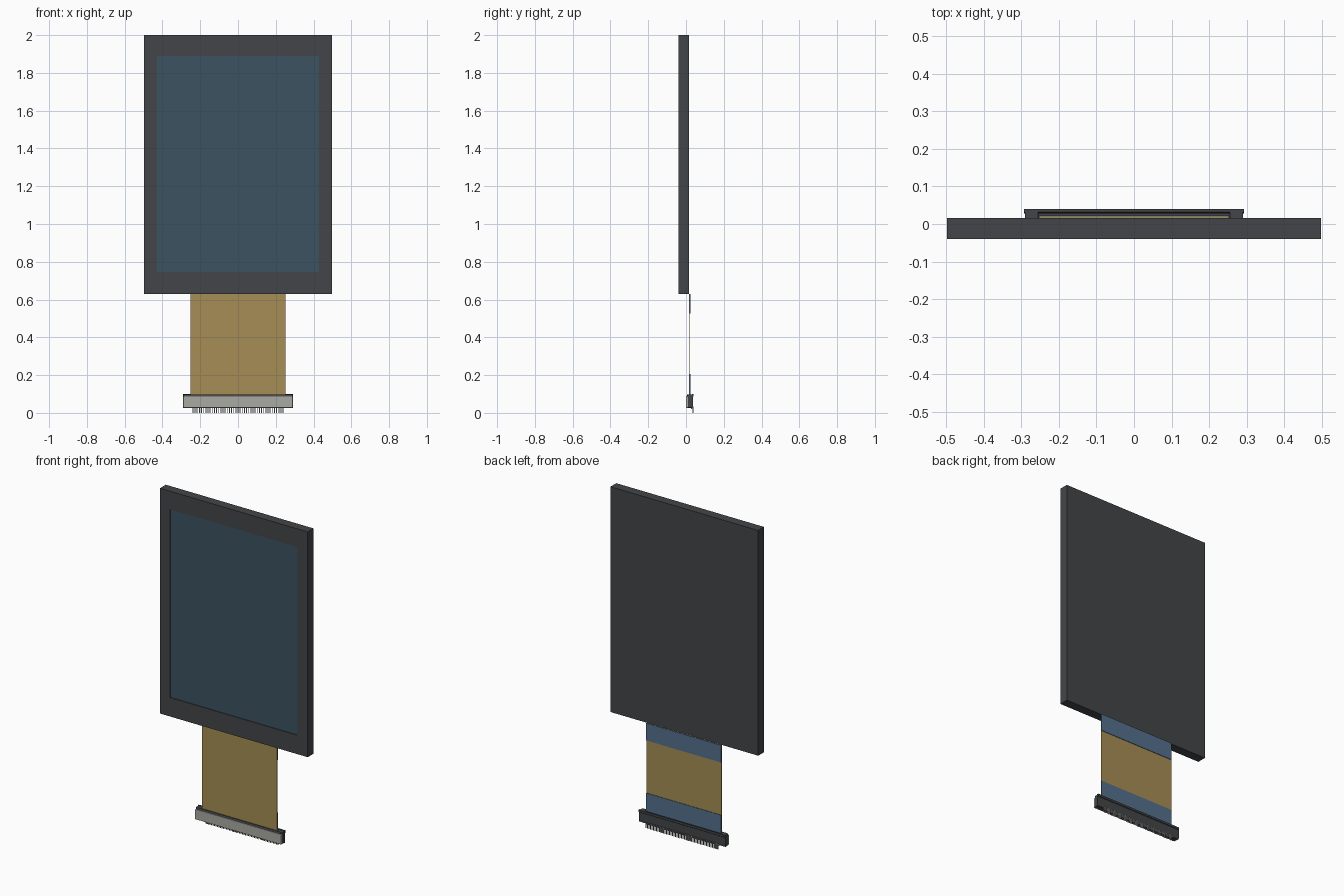
import bpy, bmesh

if "Cube" in bpy.data.objects:
    bpy.data.objects.remove(bpy.data.objects["Cube"])


def material(name, color):
    m = bpy.data.materials.new(name)
    m.diffuse_color = (*color, 1)
    m.use_nodes = True
    m.node_tree.nodes["Principled BSDF"].inputs["Base Color"].default_value = m.diffuse_color
    return m


DARK = material("dark plastic", (0.055, 0.06, 0.065))
GLASS = material("blue glass", (0.045, 0.085, 0.12))
GOLD = material("gold film", (0.38, 0.27, 0.09))
BLUE = material("blue stiffener", (0.09, 0.16, 0.27))
PALE = material("pale plastic", (0.40, 0.40, 0.36))
METAL = material("metal", (0.30, 0.30, 0.30))


def finish(bm, name, mat):
    bmesh.ops.recalc_face_normals(bm, faces=bm.faces)
    mesh = bpy.data.meshes.new(name)
    bm.to_mesh(mesh)
    bm.free()
    mesh.materials.append(mat)
    ob = bpy.data.objects.new(name, mesh)
    bpy.context.collection.objects.link(ob)
    return ob


def add_box(bm, x0, x1, y0, y1, z0, z1):
    verts = bmesh.ops.create_cube(bm, size=1)["verts"]
    for v in verts:
        v.co = (x1 if v.co.x > 0 else x0, y1 if v.co.y > 0 else y0,
                z1 if v.co.z > 0 else z0)
    return verts


def box(name, mat, *dims, bevel=0):
    bm = bmesh.new()
    add_box(bm, *dims)
    ob = finish(bm, name, mat)
    if bevel:
        mod = ob.modifiers.new("bevel", 'BEVEL')
        mod.width, mod.segments = bevel, 2
    return ob


def prism(name, mat, x0, x1, profile):
    """Extrude a (y, z) outline along x."""
    bm = bmesh.new()
    face = bm.faces.new([bm.verts.new((x0, y, z)) for y, z in profile])
    ext = bmesh.ops.extrude_face_region(bm, geom=[face])["geom"]
    for v in ext:
        if isinstance(v, bmesh.types.BMVert):
            v.co.x = x1
    return finish(bm, name, mat)


# Display body with a shallow window recess in its front face
bm = bmesh.new()
add_box(bm, -0.497, 0.497, -0.04, 0.016, 0.63, 2.0)
bm.normal_update()
front = min(bm.faces, key=lambda f: f.calc_center_median().y)
bmesh.ops.inset_individual(bm, faces=[front], thickness=0.06)
for v in front.verts:
    v.co.x = 0.43 if v.co.x > 0 else -0.43
    v.co.z = 1.89 if v.co.z > 1.3 else 0.745
wall = bmesh.ops.extrude_discrete_faces(bm, faces=[front])["faces"][0]
for v in wall.verts:
    v.co.y += 0.006
finish(bm, "display_body", DARK)

# Screen glass lying in the recess
box("screen", GLASS, -0.43, 0.43, -0.036, -0.033, 0.745, 1.89)

# Flexible ribbon and its two stiffeners on the back
box("ribbon", GOLD, -0.2525, 0.2525, 0.0165, 0.0195, 0.045, 0.63)
for name, z0, z1 in (("upper_stiffener", 0.525, 0.63), ("lower_stiffener", 0.045, 0.205)):
    box(name, BLUE, -0.2525, 0.2525, 0.0195, 0.0225, z0, z1)

# Connector housing: pale front wall and dark base under the ribbon slot
box("connector_front", PALE, -0.29, 0.29, 0.0, 0.013, 0.027, 0.088, bevel=0.003)
box("connector_base", DARK, -0.285, 0.285, 0.01, 0.034, 0.027, 0.045)
prism("connector_top_lip", DARK, -0.28, 0.28,
      [(0.003, 0.086), (0.013, 0.086), (0.013, 0.098), (0.007, 0.098)])

# End cheeks of the connector
for side, label in ((-1, "left"), (1, "right")):
    xs = sorted((side * 0.254, side * 0.2905))
    box(label + "_cheek", DARK, *xs, 0.008, 0.035, 0.027, 0.098, bevel=0.003)

# Hinged latch along the back
prism("connector_latch", DARK, -0.292, 0.292,
      [(0.028, 0.027), (0.035, 0.027), (0.037, 0.04), (0.037, 0.085),
       (0.04, 0.088), (0.04, 0.1), (0.032, 0.1), (0.028, 0.085)])

# Row of fifty solder pins with bent feet
bm = bmesh.new()
for i in range(50):
    x = (i - 24.5) * 0.00991
    add_box(bm, x - 0.002, x + 0.002, 0.035, 0.0395, 0.0, 0.034)
    add_box(bm, x - 0.002, x + 0.002, 0.026, 0.0395, 0.021, 0.027)
finish(bm, "connector_pins", METAL)
